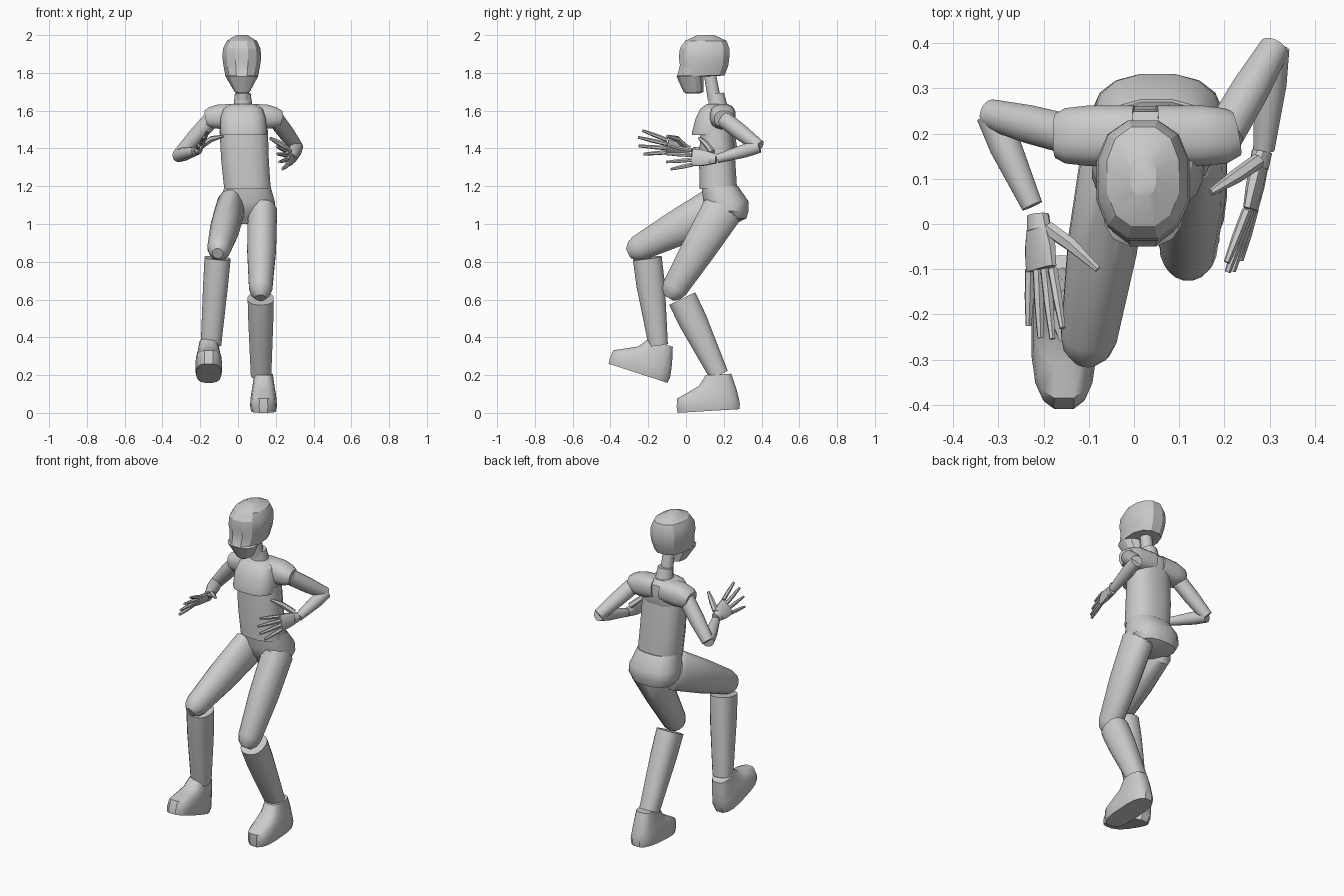
import bpy, bmesh, math
from mathutils import Vector as V, Matrix, Euler

if "Cube" in bpy.data.objects:
    bpy.data.objects.remove(bpy.data.objects["Cube"])


def sgn_pow(v, p):
    return math.copysign(abs(v) ** p, v)


def tube(name, pts, radii, n=16, power=1.0, ref=(1, 0, 0), axis=None, mat=None, angle=35):
    """Loft superellipse rings along a path; axis fixes every ring's normal."""
    pts = [V(p) for p in pts]
    ref = V(ref)
    bm = bmesh.new()
    rings = []
    for i, (p, r) in enumerate(zip(pts, radii)):
        ra, rb = r if isinstance(r, tuple) else (r, r)
        t = V(axis) if axis else pts[min(i + 1, len(pts) - 1)] - pts[max(i - 1, 0)]
        t.normalize()
        a = (ref - t * ref.dot(t)).normalized()
        b = t.cross(a)
        ring = []
        for k in range(n):
            u = 2 * math.pi * (k + 0.5) / n
            ring.append(bm.verts.new(p + a * ra * sgn_pow(math.cos(u), power)
                                     + b * rb * sgn_pow(math.sin(u), power)))
        rings.append(ring)
    for r0, r1 in zip(rings, rings[1:]):
        for k in range(n):
            j = (k + 1) % n
            bm.faces.new((r0[k], r0[j], r1[j], r1[k]))
    bm.faces.new(rings[0][::-1])
    bm.faces.new(rings[-1])
    if mat:
        bm.transform(mat)
    bmesh.ops.recalc_face_normals(bm, faces=bm.faces)
    me = bpy.data.meshes.new(name)
    bm.to_mesh(me)
    bm.free()
    ob = bpy.data.objects.new(name, me)
    bpy.context.collection.objects.link(ob)
    bpy.ops.object.select_all(action='DESELECT')
    ob.select_set(True)
    bpy.context.view_layer.objects.active = ob
    bpy.ops.object.shade_smooth_by_angle(angle=math.radians(angle))
    return ob


def stack(name, rows, n=16, power=0.8, **kw):
    """Horizontal rings: rows of (z, x centre, half width, y front, y back)."""
    return tube(name, [(x, (f + b) / 2, z) for z, x, w, f, b in rows],
                [(w, (b - f) / 2) for z, x, w, f, b in rows], n, power, axis=(0, 0, 1), **kw)


# head: jaw, then skull
stack("head", [(1.69, .022, .025, .0, .07), (1.70, .022, .042, -.015, .095),
               (1.78, .02, .088, -.052, .095), (1.786, .02, .09, -.05, .208),
               (1.84, .02, .10, -.036, .228), (1.88, .02, .106, -.042, .233),
               (1.93, .02, .102, -.036, .233), (1.97, .02, .082, -.008, .218),
               (2.0, .02, .03, .06, .15)], n=12, power=.85, angle=25)

# neck and collar
tube("neck", [(.025, .15, 1.66), (.022, .125, 1.80)], [.036, .033], 12)
tube("collar", [(.027, .175, 1.58), (.025, .16, 1.69)], [.058, .043], 12)

# torso
stack("abdomen", [(1.185, .05, .125, .07, .272), (1.34, .037, .128, .068, .262),
                  (1.50, .03, .13, .075, .245)])
stack("chest", [(1.47, .03, .122, .03, .24), (1.485, .03, .125, .03, .245),
                (1.56, .027, .122, .05, .255), (1.61, .027, .105, .075, .25),
                (1.635, .027, .065, .11, .225)], power=.7)
stack("pelvis", [(1.0, .04, .035, .16, .26), (1.03, .05, .12, .14, .322),
                 (1.07, .052, .148, .105, .333), (1.12, .052, .145, .09, .333),
                 (1.20, .05, .124, .08, .277)])

# shoulders
tube("left_shoulder", [(.0, .195, 1.575), (-.10, .195, 1.568), (-.15, .195, 1.562), (-.172, .195, 1.558)],
     [(.062, .068), (.066, .068), (.055, .062), (.042, .05)], ref=(0, 0, 1), power=.8)
tube("right_shoulder", [(.05, .195, 1.575), (.15, .195, 1.568), (.20, .195, 1.562), (.225, .20, 1.558)],
     [(.062, .068), (.066, .068), (.055, .062), (.042, .05)], ref=(0, 0, 1), power=.8)


def arm(side, shoulder, elbow, wrist):
    s, e, w = V(shoulder), V(elbow), V(wrist)
    tube(side + "_upper_arm", [s, s.lerp(e, .5), e], [.045, .043, .034], ref=(0, 0, 1))
    tube(side + "_forearm", [e, e.lerp(w, .35), w], [.034, .036, .024], ref=(0, 0, 1))


arm("left", (-.14, .197, 1.555), (-.316, .242, 1.362), (-.225, .04, 1.385))
arm("right", (.20, .20, 1.555), (.31, .388, 1.41), (.287, .165, 1.345))


def hand(side, wrist, index, pinky, index_tip, pinky_tip, thumb):
    w, ki, kp, ti, tp = map(V, (wrist, index, pinky, index_tip, pinky_tip))
    spread = ki - kp
    mid = (ki + kp) / 2
    half = spread.length / 2 + .008
    tube(side + "_wrist", [w, w.lerp(mid, .28)], [(.027, .023), (.034, .022)], 10, ref=spread)
    tube(side + "_palm", [w.lerp(mid, .25), w.lerp(mid, .6), mid],
         [(.034, .019), (half * .95, .018), (half, .013)], 10, .7, ref=spread)
    # four fingers fan out, the middle two longer
    for i, reach in enumerate((1.0, 1.2, 1.2, 1.0)):
        k, t = ki.lerp(kp, i / 3), ti.lerp(tp, i / 3)
        t = k + (t - k) * reach
        tube(f"{side}_finger_{i + 1}", [k, k.lerp(t, .5), t], [.0115, .011, .007], 6, ref=spread)
    tube(side + "_thumb", thumb, [.017, .016, .008], 6, ref=spread)


hand("left", (-.212, .02, 1.39), (-.18, -.10, 1.445), (-.23, -.10, 1.38),
     (-.158, -.23, 1.495), (-.233, -.225, 1.37),
     [(-.19, -.01, 1.415), (-.14, -.045, 1.45), (-.08, -.10, 1.465)])
hand("right", (.283, .16, 1.345), (.25, .03, 1.39), (.265, .035, 1.315),
     (.205, -.085, 1.41), (.235, -.08, 1.29),
     [(.275, .14, 1.38), (.225, .105, 1.425), (.17, .07, 1.455)])


def leg(side, hip, knee, shin_top, ankle, root, foot_pos, pitch):
    h, k, s, a = map(V, (hip, knee, shin_top, ankle))
    d = (k - h).normalized()
    # thigh with rounded knee
    tube(side + "_thigh", [h - d * .03, h, h.lerp(k, .5), k, k + d * .035, k + d * .06],
         [(.065, root * .75), (.078, root), (.078, root * .84), (.063, .07), (.052, .056), (.028, .03)])
    tube(side + "_shin", [s, s.lerp(a, .3), a], [(.07, .078), (.067, .077), (.055, .052)], power=.85)
    # shoe: sole outline rising to the ankle opening, toe at local origin
    turn = Matrix.Translation(foot_pos) @ Euler((math.radians(pitch), 0, 0)).to_matrix().to_4x4()
    stack(side + "_foot", [(0, 0, .066, .004, .335), (.03, 0, .072, 0, .34),
                           (.075, 0, .068, .005, .333), (.11, 0, .062, .075, .325),
                           (.135, 0, .058, .125, .318), (.19, 0, .05, .165, .302)],
          power=.7, mat=turn)


leg("left", (-.04, .15, 1.08), (-.10, -.25, .872), (-.108, -.205, .82), (-.143, -.147, .36),
    .115, (-.155, -.415, .262), -18)
leg("right", (.13, .19, 1.07), (.12, -.06, .66), (.12, -.02, .605), (.122, .175, .2),
    .11, (.135, -.05, 0), 3.4)
